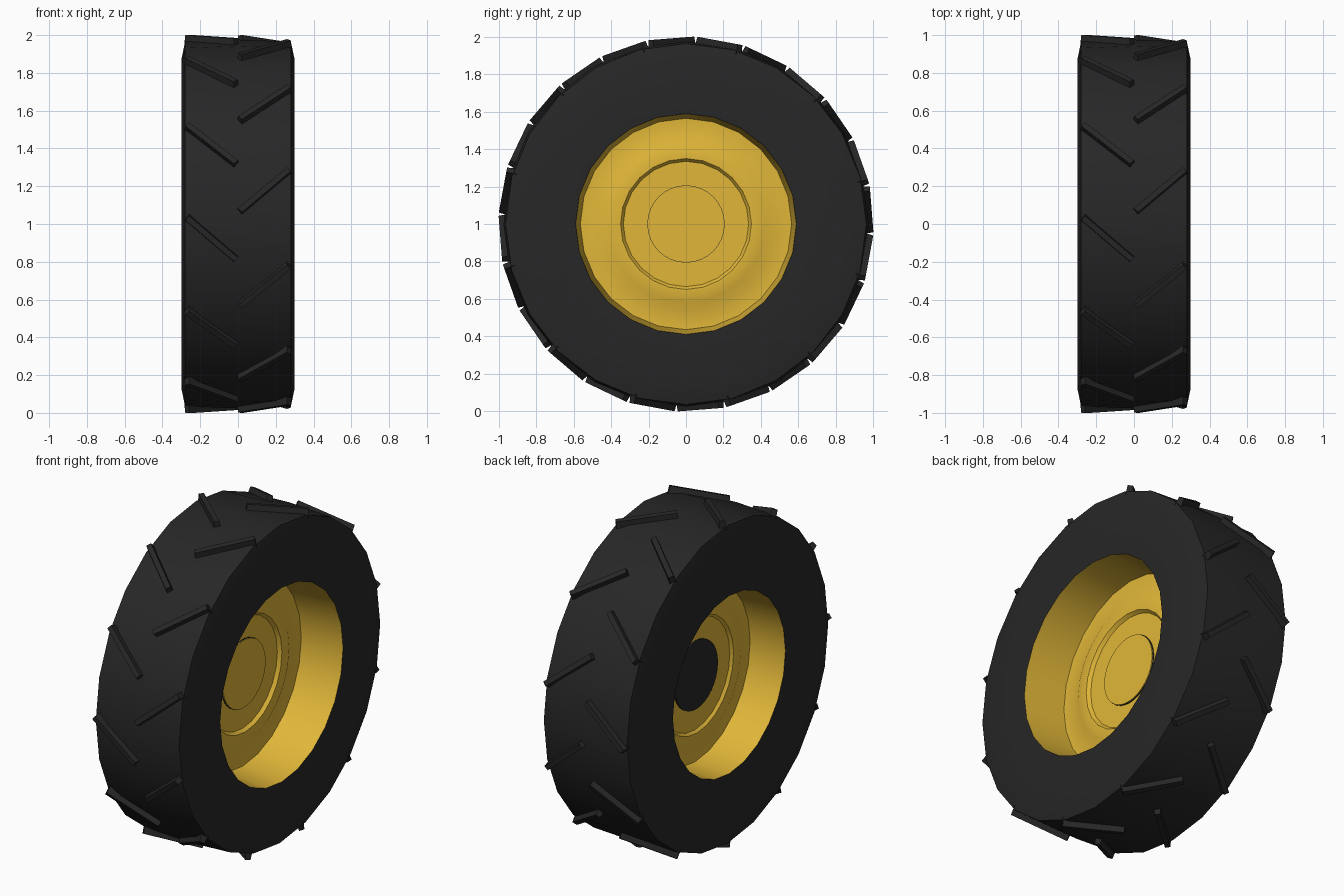
import bpy, bmesh, math
from mathutils import Matrix, Vector

if "Cube" in bpy.data.objects:
    bpy.data.objects.remove(bpy.data.objects["Cube"])

CENTRE = Vector((0, 0, 1))


def material(name, color):
    m = bpy.data.materials.new(name)
    m.diffuse_color = (*color, 1)
    m.use_nodes = True
    m.node_tree.nodes["Principled BSDF"].inputs["Base Color"].default_value = m.diffuse_color
    return m


RUBBER = material("rubber", (0.02, 0.02, 0.02))
YELLOW = material("yellow_paint", (0.75, 0.47, 0.04))


def finish(bm, name, mat, smooth=None):
    bmesh.ops.recalc_face_normals(bm, faces=bm.faces)
    me = bpy.data.meshes.new(name)
    bm.to_mesh(me)
    bm.free()
    me.materials.append(mat)
    ob = bpy.data.objects.new(name, me)
    bpy.context.collection.objects.link(ob)
    if smooth:
        bpy.ops.object.select_all(action='DESELECT')
        ob.select_set(True)
        bpy.context.view_layer.objects.active = ob
        bpy.ops.object.shade_smooth_by_angle(angle=math.radians(smooth))
    return ob


def lathe(name, profile, mat, sides=24, closed=False):
    """Spin (x, radius) points around the axle."""
    bm = bmesh.new()
    rings = []
    for x, r in profile:
        if r == 0:
            rings.append([bm.verts.new(CENTRE + Vector((x, 0, 0)))] * sides)
            continue
        rings.append([bm.verts.new(CENTRE + Vector((x, r * math.sin(a), r * math.cos(a))))
                      for a in (math.tau * i / sides for i in range(sides))])
    pairs = list(zip(rings, rings[1:])) + ([(rings[-1], rings[0])] if closed else [])
    for a, b in pairs:
        for i in range(sides):
            j = (i + 1) % sides
            corners = list(dict.fromkeys((a[i], a[j], b[j], b[i])))
            if len(corners) > 2:
                bm.faces.new(corners)
    return finish(bm, name, mat, 30)


# Tyre carcass
lathe("tyre", [(-0.28, 0.965), (0, 0.976), (0.28, 0.965), (0.30, 0.87), (0.293, 0.59),
               (0.25, 0.60), (-0.25, 0.60), (-0.29, 0.54), (-0.30, 0.87)], RUBBER, closed=True)

# Rim barrel and dished centre plate, open on both sides
lathe("rim", [(0.293, 0.59), (0.03, 0.565), (0.025, 0.47), (0.05, 0.42), (0.05, 0.35),
              (0.03, 0.335), (0.03, 0.1), (-0.06, 0.1), (-0.06, 0.335), (-0.075, 0.35),
              (-0.075, 0.42), (-0.055, 0.47), (-0.06, 0.53), (-0.29, 0.54)], YELLOW)

# Hub: dark core showing on the left, painted cap on the right
lathe("hub_core", [(0.037, 0), (0.037, 0.207), (-0.07, 0.207), (-0.07, 0)], RUBBER, 32)
lathe("hub_cap", [(0.042, 0), (0.042, 0.205), (0.034, 0.205), (0.034, 0)], YELLOW, 32)

# Slanted tread lugs, alternating between the two halves
bm = bmesh.new()
along = Vector((0.255, 0, 0.218))
length, slant = along.length, math.atan2(0.218, 0.255)
for i in range(24):
    side = -1 if i % 2 == 0 else 1
    angle = math.radians(4.5 + 15 * i)
    geo = bmesh.ops.create_cube(bm, size=1)["verts"]
    for v in geo:
        top = v.co.z > 0
        v.co.x *= length + (0.005 if top else 0.01)
        v.co.y *= 0.03 if top else 0.042
        v.co.z = 0.9955 if top else 0.94
    bmesh.ops.rotate(bm, verts=geo, cent=(0, 0, 0), matrix=Matrix.Rotation(side * slant, 3, 'Z'))
    bmesh.ops.translate(bm, verts=geo, vec=(side * 0.14, 0, 0))
    bmesh.ops.rotate(bm, verts=geo, cent=(0, 0, 0), matrix=Matrix.Rotation(angle, 3, 'X'))
    bmesh.ops.translate(bm, verts=geo, vec=CENTRE)
finish(bm, "tread_lugs", RUBBER)
